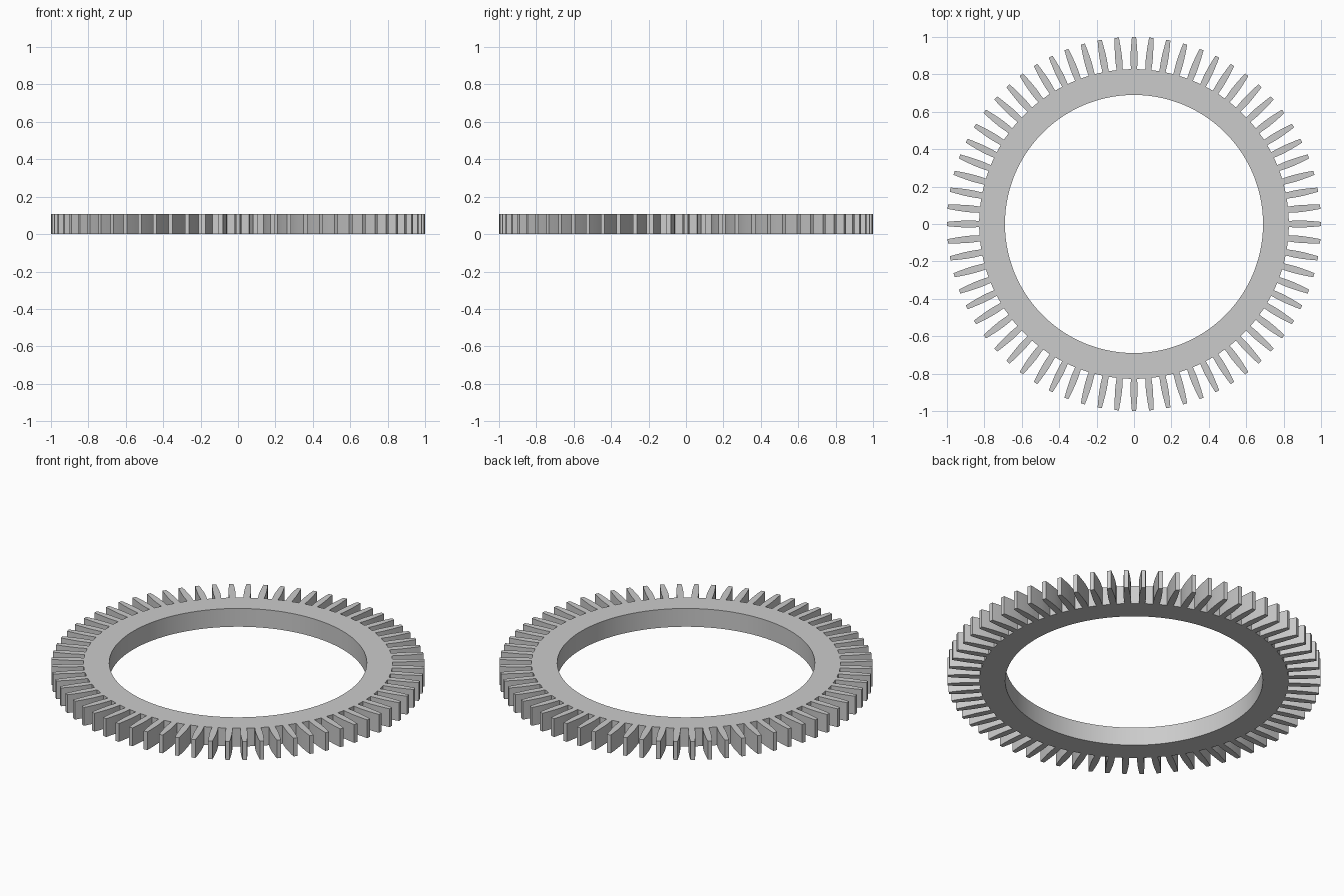
import bpy, bmesh
from math import pi, sin, cos, radians
from mathutils import Vector

cube = bpy.data.objects.get("Cube")
if cube:
    bpy.data.objects.remove(cube, do_unlink=True)

TEETH = 68
HEIGHT = 0.108
INNER_R = 0.69
ROOT_R = 0.828
# Tooth flank: (distance from the gear centre, half width)
FLANK = [(ROOT_R, 0.0165), (0.865, 0.0185), (0.89, 0.0188), (0.915, 0.018),
         (0.94, 0.0165), (0.97, 0.0142), (1.0, 0.0112)]


def turned(radial, side, angle):
    """Point given along and across a tooth, turned about the axis."""
    c, s = cos(angle), sin(angle)
    return Vector((radial * c - side * s, radial * s + side * c, 0))


bm = bmesh.new()
pitch = 2 * pi / TEETH
roots, rims = [], []

# Flat outline of every tooth, made of strips from root to tip
for i in range(TEETH):
    angle = i * pitch
    rows = [[bm.verts.new(turned(r, side * w, angle)) for side in (-1, 1)]
            for r, w in FLANK]
    for (a, b), (c, d) in zip(rows, rows[1:]):
        bm.faces.new((a, c, d, b))
    for v in rows[0]:
        roots.append(v)
        rims.append(bm.verts.new(v.co.normalized() * INNER_R))

# Rim joining the tooth roots to the bore
count = len(roots)
for i in range(count):
    j = (i + 1) % count
    bm.faces.new((rims[i], roots[i], roots[j], rims[j]))

# Thickness
ext = bmesh.ops.extrude_face_region(bm, geom=bm.faces[:])
top = [g for g in ext["geom"] if isinstance(g, bmesh.types.BMVert)]
bmesh.ops.translate(bm, verts=top, vec=(0, 0, HEIGHT))
bmesh.ops.recalc_face_normals(bm, faces=bm.faces[:])

mesh = bpy.data.meshes.new("gear_ring")
bm.to_mesh(mesh)
bm.free()
gear = bpy.data.objects.new("gear_ring", mesh)
bpy.context.collection.objects.link(gear)

bpy.context.view_layer.objects.active = gear
gear.select_set(True)
bpy.ops.object.shade_smooth_by_angle(angle=radians(30))
